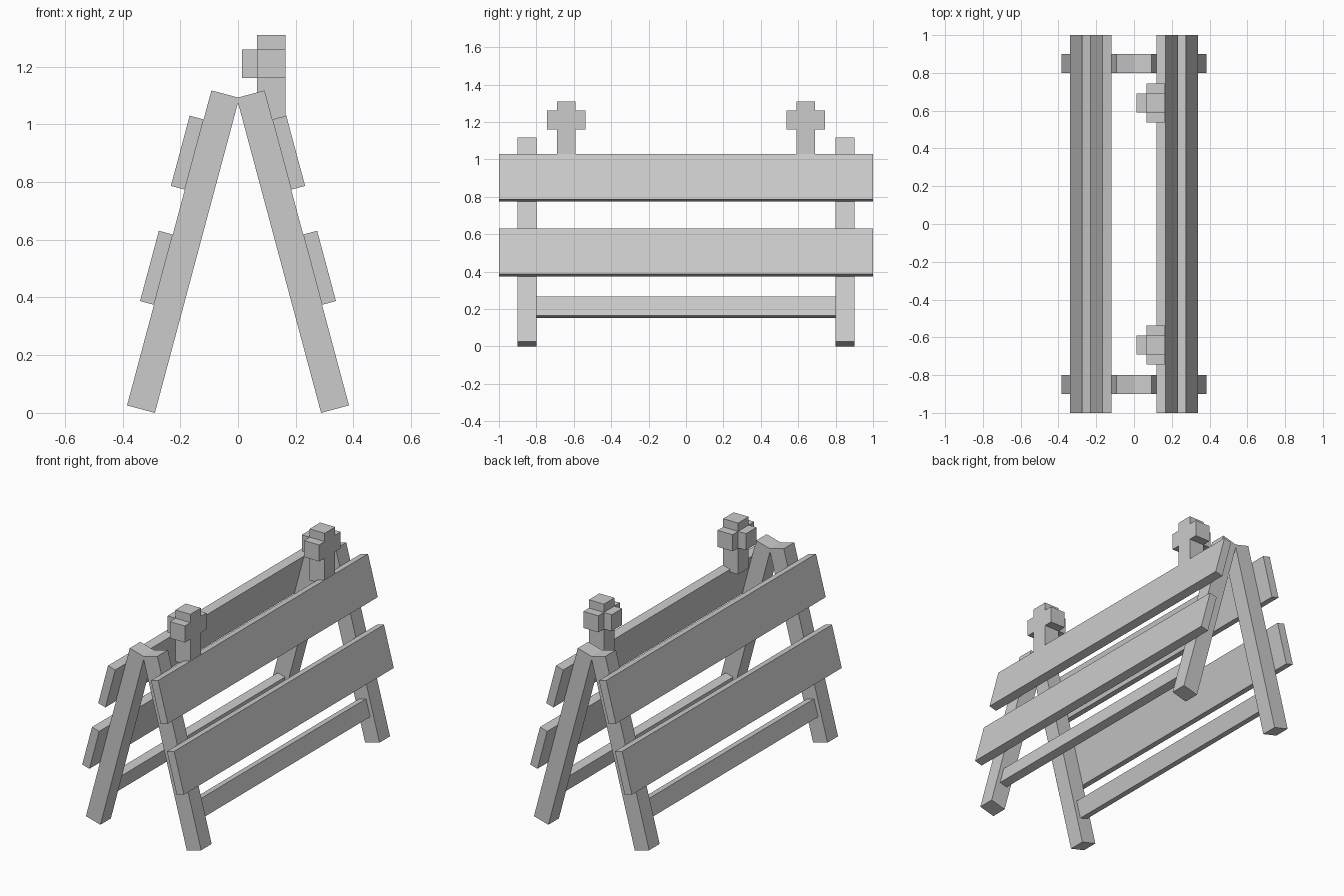
import bpy, bmesh
from math import sin, cos, radians

if "Cube" in bpy.data.objects:
    bpy.data.objects.remove(bpy.data.objects["Cube"])

TILT = radians(15)
FOOT = 0.288  # x of the inner bottom corner of a leg


def prism(name, profile, offset):
    """Extrude a closed 3D outline by an offset vector."""
    bm = bmesh.new()
    face = bm.faces.new([bm.verts.new(p) for p in profile])
    ext = bmesh.ops.extrude_face_region(bm, geom=[face])
    verts = [v for v in ext["geom"] if isinstance(v, bmesh.types.BMVert)]
    bmesh.ops.translate(bm, verts=verts, vec=offset)
    bmesh.ops.recalc_face_normals(bm, faces=bm.faces)
    mesh = bpy.data.meshes.new(name)
    bm.to_mesh(mesh)
    bm.free()
    obj = bpy.data.objects.new(name, mesh)
    bpy.context.collection.objects.link(obj)
    return obj


def slanted(name, side, u0, u1, v0, v1, y0, y1):
    """Beam in the leg frame: u runs up the leg, v points outward."""
    def at(u, v):
        return (side * (FOOT - u * sin(TILT) + v * cos(TILT)), y0,
                u * cos(TILT) + v * sin(TILT))
    return prism(name, [at(u0, v0), at(u1, v0), at(u1, v1), at(u0, v1)],
                 (0, y1 - y0, 0))


for side, label in ((-1, "left"), (1, "right")):
    # A-frame legs
    slanted(f"{label}_front_leg", side, 0, 1.13, 0, 0.1, -0.9, -0.8)
    slanted(f"{label}_back_leg", side, 0, 1.13, 0, 0.1, 0.8, 0.9)
    # Wide planks on the outside of the legs
    slanted(f"{label}_upper_plank", side, 0.774, 1.026, 0.1, 0.15, -1, 1)
    slanted(f"{label}_lower_plank", side, 0.361, 0.613, 0.1, 0.15, -1, 1)
    # Narrow stretcher between the legs
    slanted(f"{label}_stretcher", side, 0.15, 0.255, 0.025, 0.075, -0.8, 0.8)

# Cross-shaped warning lamps on the right upper plank
half = [(0.05, 1.0), (0.05, 1.16), (0.103, 1.16),
        (0.103, 1.26), (0.05, 1.26), (0.05, 1.31)]
outline = half + [(-y, z) for y, z in reversed(half)]
for yc, label in ((-0.64, "front"), (0.64, "back")):
    prism(f"{label}_lamp", [(0.065, yc + y, z) for y, z in outline], (0.1, 0, 0))
    prism(f"{label}_lamp_lens",
          [(0.065, yc + y, z) for y, z in
           ((-0.05, 1.16), (0.05, 1.16), (0.05, 1.26), (-0.05, 1.26))],
          (-0.052, 0, 0))
